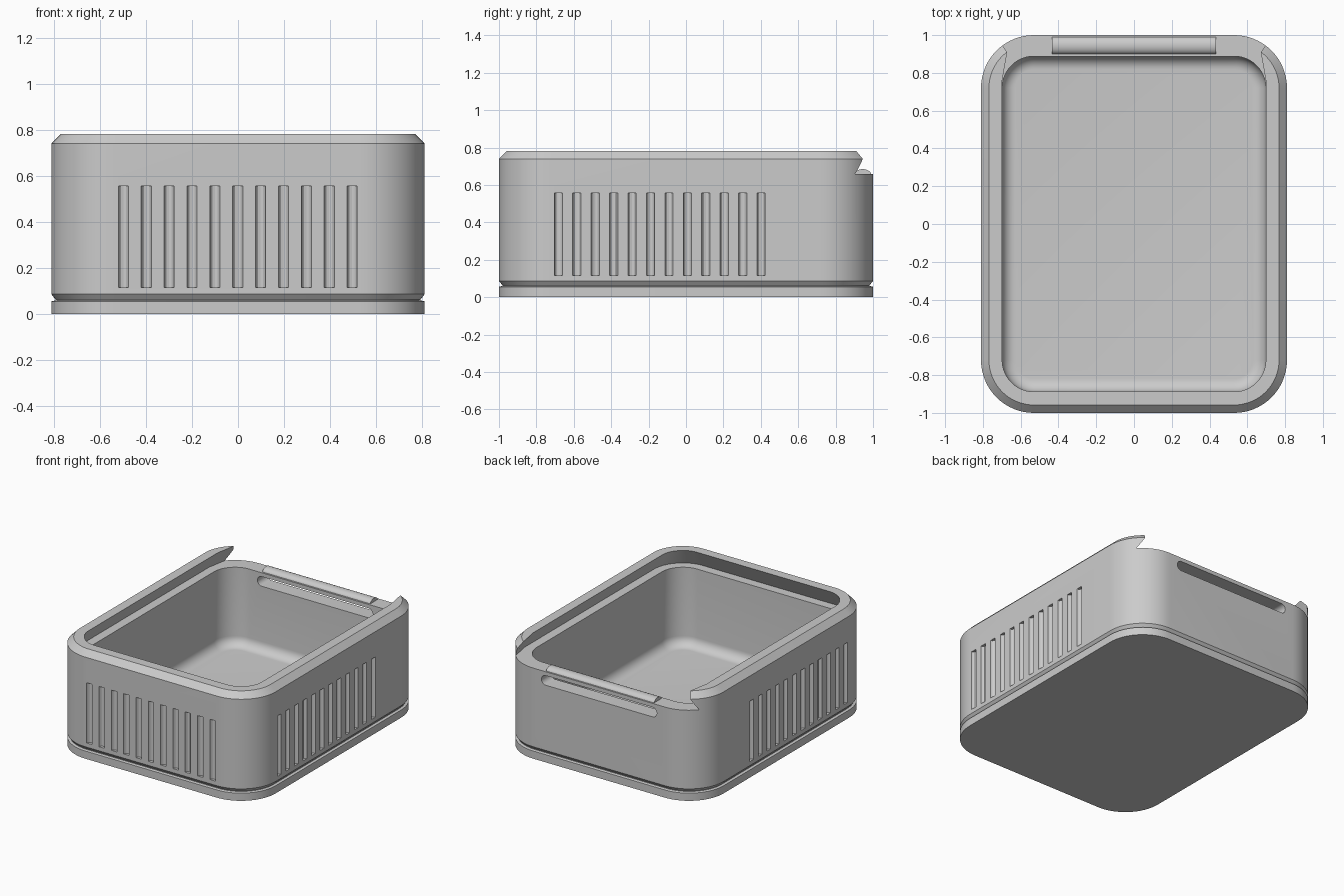
import bpy, bmesh, math

if "Cube" in bpy.data.objects:
    bpy.data.objects.remove(bpy.data.objects["Cube"])

grey = bpy.data.materials.new("light_grey")
grey.diffuse_color = (0.6, 0.6, 0.6, 1)
grey.use_nodes = True
grey.node_tree.nodes["Principled BSDF"].inputs["Base Color"].default_value = grey.diffuse_color
HX, HY, R = 0.81, 1.0, 0.28          # outer half sizes and corner radius


def rounded(d, z, n=16):
    """Rounded rectangle ring, inset by d from the outer wall."""
    hx, hy, r = HX - d, HY - d, R - d
    pts = []
    for k, (sx, sy) in enumerate([(1, 1), (-1, 1), (-1, -1), (1, -1)]):
        for i in range(n + 1):
            a = math.pi / 2 * (k + i / n)
            pts.append((sx * (hx - r) + r * math.cos(a),
                        sy * (hy - r) + r * math.sin(a), z))
    return pts


def loft(name, rings):
    """Closed solid skinned through rings of equal point count."""
    bm = bmesh.new()
    rows = [[bm.verts.new(p) for p in ring] for ring in rings]
    n = len(rows[0])
    for a, b in zip(rows, rows[1:]):
        for i in range(n):
            j = (i + 1) % n
            bm.faces.new((a[i], a[j], b[j], b[i]))
    bm.faces.new(rows[0][::-1])
    bm.faces.new(rows[-1])
    bmesh.ops.recalc_face_normals(bm, faces=bm.faces)
    me = bpy.data.meshes.new(name)
    bm.to_mesh(me)
    bm.free()
    ob = bpy.data.objects.new(name, me)
    ob.data.materials.append(grey)
    bpy.context.collection.objects.link(ob)
    return ob


def activate(ob):
    bpy.ops.object.select_all(action='DESELECT')
    ob.select_set(True)
    bpy.context.view_layer.objects.active = ob


def cut(ob, cutter):
    activate(ob)
    m = ob.modifiers.new("cut", 'BOOLEAN')
    m.operation, m.solver, m.object = 'DIFFERENCE', 'EXACT', cutter
    bpy.ops.object.modifier_apply(modifier=m.name)
    bpy.data.objects.remove(cutter)


# Box body: base plate, thin seam groove, wall, chamfered rim
body = loft("box_body", [rounded(d, z) for d, z in [
    (0, 0), (0, 0.056), (0.018, 0.06), (0.018, 0.064), (0, 0.087), (0, 0.74), (0.042, 0.782)]])

# Cavity with a filleted floor
FLOOR, FIL = 0.09, 0.07
cavity = [rounded(0.112 + FIL * (1 - math.sin(a)), FLOOR + FIL * (1 - math.cos(a)))
          for a in [math.pi / 2 * i / 8 for i in range(9)]]
cut(body, loft("cavity_cutter", cavity + [rounded(0.112, 0.70)]))


# Dovetail lid channel, open at the back with a slight pinch near the entry
def channel(z):
    d = 0.045 + 0.067 * (z - 0.66) / 0.122
    front = [p for p in rounded(d, z) if p[1] < 0]
    w = HX - d
    side = [(w, 0.76), (w - 0.025, 0.90), (w - 0.025, 1.2)]
    return (front + [(x, y, z) for x, y in side]
            + [(-x, y, z) for x, y in reversed(side)])


cut(body, loft("channel_cutter", [channel(0.66), channel(0.81)]))


# Vent grooves on the front and both long sides
def vent(x, y):
    ring = [(x + 0.022 * math.cos(math.pi * i / 6), y + 0.022 * math.sin(math.pi * i / 6))
            for i in range(12)]
    return loft("vent_cutter", [[(px, py, z) for px, py in ring] for z in (0.117, 0.556)])


vents = [vent(-0.497 + 0.0992 * i, -HY) for i in range(11)]
vents += [vent(s * HX, -0.682 + 0.0985 * i) for i in range(12) for s in (-1, 1)]
activate(vents[0])
for v in vents:
    v.select_set(True)
bpy.ops.object.join()
cut(body, vents[0])

# Round-ended slot through the back wall under the catch bar
slot = []
for s in (1, -1):
    for i in range(13):
        a = -math.pi / 2 + math.pi * i / 12
        slot.append((s * (0.43 + 0.035 * math.cos(a)), 0.597 + s * 0.035 * math.sin(a)))
cut(body, loft("slot_cutter", [[(x, y, z) for x, z in slot] for y in (0.84, 1.05)]))

# Rounded catch bar on the back ledge
bar = [(0.945 + 0.045 * math.cos(math.pi * i / 12), 0.655 + 0.03 * math.sin(math.pi * i / 12))
       for i in range(13)]
catch = loft("catch_bar", [[(x, y, z) for y, z in bar] for x in (-0.435, 0.435)])

for ob in (body, catch):
    activate(ob)
    bpy.ops.object.shade_smooth_by_angle(angle=math.radians(30))
